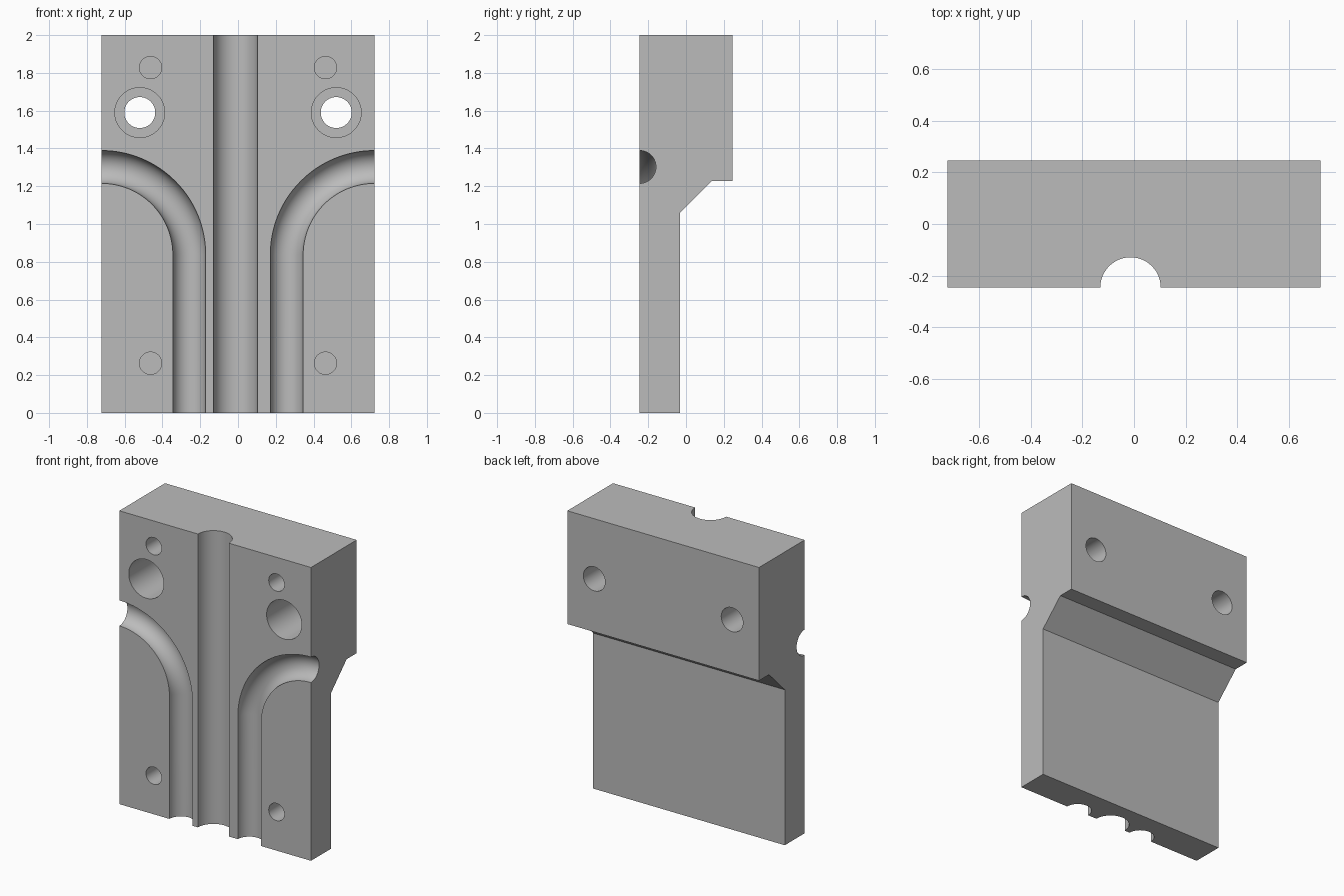
import bpy, bmesh, math
from mathutils import Vector

default = bpy.data.objects.get("Cube")
if default:
    bpy.data.objects.remove(default, do_unlink=True)

HALF_W, FRONT, BACK, TOP = 0.723, -0.246, 0.246, 2.0

metal = bpy.data.materials.new("plain grey")
metal.use_nodes = True
GREY = (0.5, 0.5, 0.5, 1)
metal.diffuse_color = GREY
metal.node_tree.nodes["Principled BSDF"].inputs["Base Color"].default_value = GREY


def make_object(name, bm):
    bmesh.ops.recalc_face_normals(bm, faces=bm.faces)
    mesh = bpy.data.meshes.new(name)
    bm.to_mesh(mesh)
    bm.free()
    mesh.materials.append(metal)
    obj = bpy.data.objects.new(name, mesh)
    bpy.context.collection.objects.link(obj)
    return obj


def tube(name, path, radius, sides=64):
    """Closed round bar swept along a path."""
    bm = bmesh.new()
    path = [Vector(p) for p in path]
    rings = []
    for i, p in enumerate(path):
        t = (path[min(i + 1, len(path) - 1)] - path[max(i - 1, 0)]).normalized()
        ref = Vector((1, 0, 0)) if abs(t.y) > 0.5 else Vector((0, 1, 0))
        side = ref.cross(t)
        angles = [2 * math.pi * (k + 0.5) / sides for k in range(sides)]
        rings.append([bm.verts.new(p + radius * (math.cos(a) * side + math.sin(a) * ref))
                      for a in angles])
    for a, b in zip(rings, rings[1:]):
        for k in range(sides):
            n = (k + 1) % sides
            bm.faces.new((a[k], a[n], b[n], b[k]))
    bm.faces.new(rings[0])
    bm.faces.new(rings[-1])
    obj = make_object(name, bm)
    obj.hide_render = True
    return obj


# Block: stepped side profile extruded across the width
profile = [(FRONT, 0), (-0.032, 0), (-0.032, 1.06), (0.138, 1.228),
           (BACK, 1.228), (BACK, TOP), (FRONT, TOP)]
bm = bmesh.new()
face = bm.faces.new([bm.verts.new((-HALF_W, y, z)) for y, z in profile])
extruded = bmesh.ops.extrude_face_region(bm, geom=[face])["geom"]
bmesh.ops.translate(bm, vec=(2 * HALF_W, 0, 0),
                    verts=[v for v in extruded if isinstance(v, bmesh.types.BMVert)])
block = make_object("grooved_mould_block", bm)

# Straight centre channel
cutters = [tube("centre_channel", [(-0.0135, FRONT, -0.1), (-0.0135, FRONT, 2.1)], 0.117)]

# Mirrored curved channels, bolt holes and pin holes
BEND, BEND_Z, STEPS = 0.465, 0.837, 32
for label, s in (("left", 1), ("right", -1)):
    path = [(s * (HALF_W - BEND), FRONT, -0.1)]
    for i in range(STEPS + 1):
        a = math.pi / 2 * i / STEPS
        path.append((s * (HALF_W - BEND * math.cos(a)), FRONT, BEND_Z + BEND * math.sin(a)))
    path.append((s * (HALF_W + 0.1), FRONT, BEND_Z + BEND))
    cutters.append(tube(label + "_curved_channel", path, 0.087))

    holes = [("bolt_bore", 0.52, 1.59, 0.082, 0.6),
             ("bolt_counterbore", 0.52, 1.59, 0.132, 0.30),
             ("upper_pin_hole", 0.463, 1.828, 0.059, 0.15),
             ("lower_pin_hole", 0.463, 0.263, 0.059, 0.15)]
    for part, x, z, radius, depth in holes:
        ends = [(s * x, FRONT - 0.1, z), (s * x, FRONT + depth, z)]
        cutters.append(tube(label + "_" + part, ends, radius))

for cutter in cutters:
    mod = block.modifiers.new(cutter.name, 'BOOLEAN')
    mod.operation = 'DIFFERENCE'
    mod.solver = 'EXACT'
    mod.object = cutter

# Apply the cuts and drop the cutters
bpy.context.view_layer.update()
depsgraph = bpy.context.evaluated_depsgraph_get()
result = bpy.data.meshes.new_from_object(block.evaluated_get(depsgraph))
block.modifiers.clear()
block.data = result
for cutter in cutters:
    bpy.data.objects.remove(cutter, do_unlink=True)

# Smooth round walls, crisp edges
bpy.ops.object.select_all(action='DESELECT')
block.select_set(True)
bpy.context.view_layer.objects.active = block
bpy.ops.object.shade_smooth_by_angle(angle=math.radians(30))
